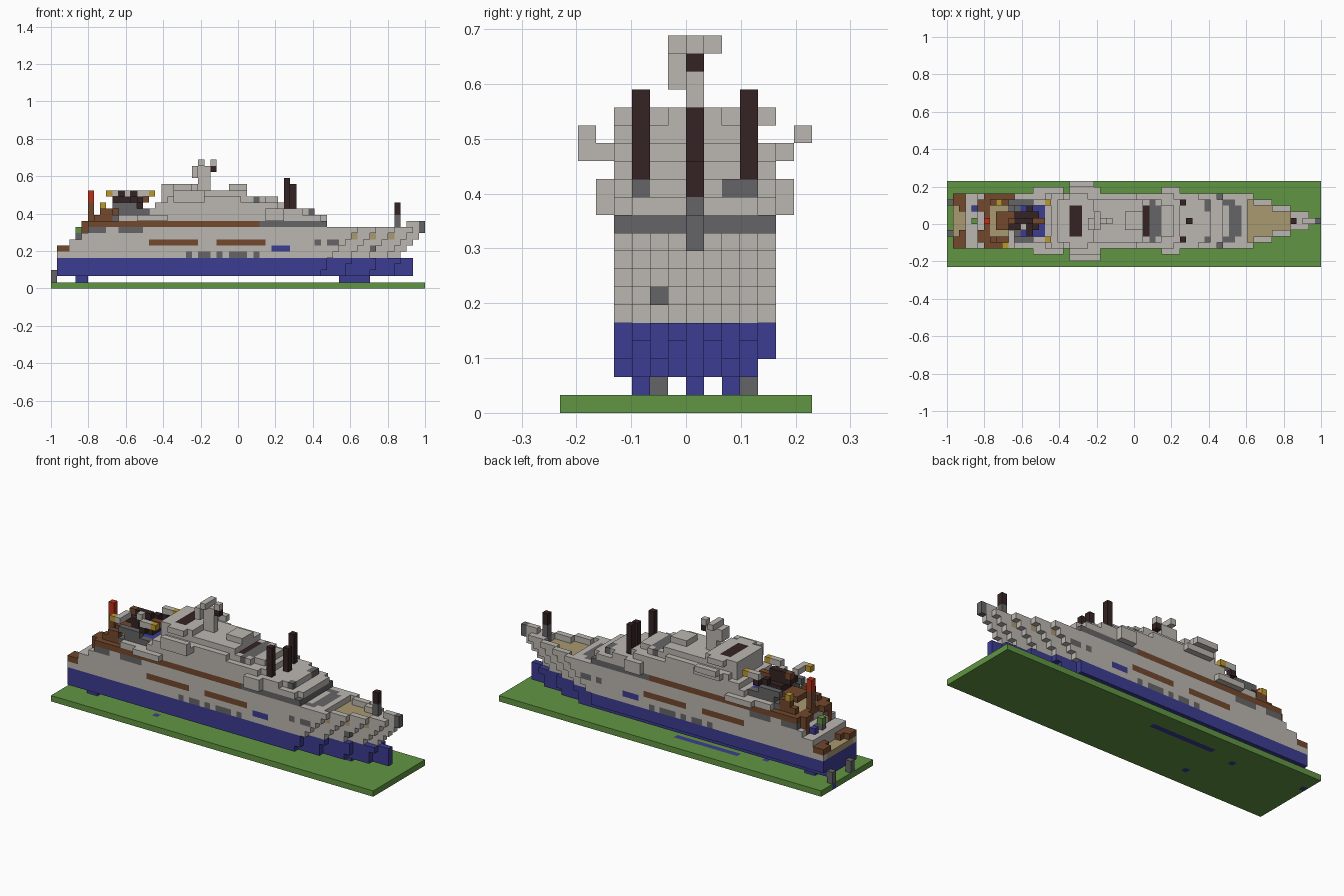
import bpy
import bmesh
from mathutils import Vector

cube = bpy.data.objects.get("Cube")
if cube:
    bpy.data.objects.remove(cube, do_unlink=True)

COLOURS = {
    "white": (0.50, 0.475, 0.44), "blue": (0.045, 0.045, 0.29),
    "green": (0.12, 0.30, 0.055), "brown": (0.17, 0.065, 0.026),
    "dark": (0.036, 0.017, 0.017), "grey": (0.13, 0.13, 0.135),
    "yellow": (0.50, 0.31, 0.03), "tan": (0.40, 0.32, 0.165),
    "red": (0.50, 0.03, 0.01),
}
materials = {}
for name, rgb in COLOURS.items():
    mat = bpy.data.materials.new(name)
    mat.use_nodes = True
    mat.diffuse_color = (*rgb, 1)
    bsdf = mat.node_tree.nodes["Principled BSDF"]
    bsdf.inputs["Base Color"].default_value = (*rgb, 1)
    bsdf.inputs["Roughness"].default_value = 0.9
    materials[name] = mat

LENGTH, WIDTH, MID = 61, 14, 7
UNIT = 2 / LENGTH
blocks = {}  # cell -> (part, colour)


def box(part, colour, x, y, z):
    """Fill an inclusive range of cells; a plain number is a single cell."""
    spans = [(s, s) if isinstance(s, int) else s for s in (x, y, z)]
    for i in range(spans[0][0], spans[0][1] + 1):
        for j in range(spans[1][0], spans[1][1] + 1):
            for k in range(spans[2][0], spans[2][1] + 1):
                blocks[i, j, k] = (part, colour)


def slab(part, colour, x, half, z):
    """A box centred across the ship."""
    box(part, colour, x, (MID - half, MID + half), z)


def both(part, colour, x, off, z):
    """The same box on both sides of the centre line."""
    for side in (-1, 1):
        box(part, colour, x, MID + side * off, z)


def half_width(i, k):
    """Half width of the flared hull, narrowing toward the bow."""
    tip = 51 + k if k > 4 else 58
    start = 39 + k
    if i > tip:
        return -1
    return 4 if i <= start else min(4, round(4 * (tip - i) / (tip - start)))


# Base plate, with keel pieces let into it
box("base_plate", "green", (0, 60), (0, 13), 0)
box("keel", "blue", (18, 29), 10, 0)
for i, j in ((17, 3), (13, 9), (0, 10)):
    box("keel", "blue", i, j, 0)
box("keel", "blue", (47, 51), MID, 1)
for j in (4, 9):
    box("keel", "blue", (4, 5), j, 1)
for j in (5, 10):
    box("rudders", "grey", 0, j, (1, 2))

# Hull: blue below, white above, stepped at the stern
stern = {6: 3, 7: 3, 8: 5, 9: 6}
for k in range(2, 10):
    for i in range(stern.get(k, 1), LENGTH):
        h = half_width(i, k)
        if h >= 0:
            slab("hull", "blue" if k < 5 else "white", i, h, k)
for i in range(1, 59):
    blocks.pop((i, MID + 4, 2), None)

# Stern rail, step and small plant
box("stern_deck", "tan", (1, 2), (4, 10), 5)
for off in (2, 3, 4):
    both("stern_rail", "brown", 2 if off == 2 else (1, 2), off, 6)
both("stern_rail", "brown", 5, 3, (8, 10))
both("stern_rail", "brown", 5, 2, 10)
box("stern_plant", "grey", 4, MID, 8)
box("stern_plant", "green", 4, MID, 9)
box("stern_plant", "blue", 4, MID + 2, 8)

# Painted windows and openings on the hull sides
for x in (22, (24, 25), 27, (29, 31), 33):
    both("hull", "grey", x, 4, 5)
for x in ((16, 23), (27, 34)):
    both("hull", "brown", x, 4, 7)
both("hull", "blue", (36, 38), 4, 6)
for x in (43, (45, 46)):
    both("hull", "grey", x, 4, 7)
both("hull", "grey", (6, 8), 4, 9)
both("hull", "grey", (11, 14), 4, 9)

# Anchor, on the outermost cell of its row
anchor = max(i for (i, j, k) in blocks if (j, k) == (5, 6))
box("anchor", "grey", anchor, 5, 6)

# Foredeck: sunken tan floor and grey walkway round the bridge
for i in range(49, 56):
    h = half_width(i, 9) - 1
    for j in range(MID - h, MID + h + 1):
        blocks.pop((i, j, 9), None)
        box("foredeck", "tan", i, j, 8)
slab("foredeck", "grey", (45, 46), 3, 9)
slab("foredeck", "white", 45, 2, 9)
slab("foredeck", "grey", 47, 2, 9)

# Bow post and tip
box("bow_post", "grey", 56, MID, (9, 11))
box("bow_post", "dark", 56, MID, (12, 13))
box("bow_tip", "white", (58, 59), MID, 10)
box("bow_tip", "grey", 60, MID, (9, 10))

# Long window band, brown aft and grey forward
slab("window_band", "brown", (6, 33), 4, 10)
slab("window_band", "grey", (34, 44), 4, 10)
slab("window_band", "tan", (7, 12), 3, 10)
both("window_band", "brown", (7, 9), 3, 11)

# Superstructure decks, one above another
slab("lower_roof", "grey", (10, 14), 3, 11)
both("lower_roof", "white", (11, 14), 4, 11)
slab("lower_roof", "white", (15, 43), 4, 11)
slab("lower_roof", "white", 44, 3, 11)
slab("bridge", "white", (16, 40), 4, 12)
slab("bridge", "white", (41, 42), 3, 12)
for j in (4, 9, 10):
    box("bridge", "grey", 42, j, 12)
slab("upper_deck", "white", (17, 36), 4, 13)
slab("upper_deck", "white", 37, 3, 13)
slab("upper_deck", "white", (18, 34), 3, 14)
slab("upper_deck", "white", (35, 36), 2, 14)
slab("top_house", "white", (18, 31), 3, 15)
slab("top_house", "white", (18, 23), 3, 16)
slab("top_house", "white", (29, 31), 1, 16)
both("top_house", "white", (20, 22), 4, 16)

# Bridge wings and side boats
both("bridge_wings", "white", (35, 37), 5, (11, 12))
both("bridge_wings", "white", (14, 18), 5, 11)
both("side_boats", "white", (19, 30), 4, 14)
both("side_boats", "white", (20, 24), 5, 14)
box("side_boats", "white", (20, 24), 1, (14, 15))
box("side_boats", "white", (20, 23), 13, 15)
box("side_boats", "white", (20, 23), 12, 14)

# Dark roof openings and grey trim
slab("top_house", "dark", (20, 21), 2, 16)
slab("upper_deck", "dark", 32, 2, 14)
slab("upper_deck", "grey", 33, 3, 14)
slab("upper_deck", "grey", 34, 2, 14)

# Funnels and forward post
both("funnels", "dark", 38, 3, (13, 17))
box("forward_post", "dark", 39, MID, (13, 16))

# Radar mast
box("radar_mast", "white", (24, 25), MID, (16, 19))
box("radar_mast", "white", 23, (6, 7), (18, 19))
box("radar_mast", "white", 24, (6, 8), 20)
box("radar_mast", "white", 26, MID, 20)
box("radar_mast", "dark", 26, MID, 19)

# Aft landing area with a dark machine on a blue ring
slab("aft_platform", "grey", (11, 15), 3, 12)
slab("aft_platform", "blue", (12, 15), 2, 12)
slab("aft_platform", "brown", (8, 10), 1, 12)
both("aft_platform", "brown", (8, 9), 3, 12)
both("aft_platform", "grey", (10, 13), 3, 13)
slab("aft_machine", "dark", (11, 14), 1, 13)
box("aft_machine", "dark", (10, 13), (6, 7), 14)
box("aft_machine", "dark", (11, 13), MID, 15)
box("aft_machine", "white", 12, 6, 15)
box("aft_machine", "brown", 10, MID, 15)
box("aft_machine", "brown", (14, 15), MID, 14)
both("aft_arms", "dark", 13, 2, 14)
both("aft_arms", "white", (14, 15), 3, 15)
both("aft_arms", "dark", 14, 3, 14)
both("aft_arms", "yellow", 16, 3, 15)
box("aft_arms", "white", 10, (3, 5), 15)
box("aft_arms", "yellow", 9, 3, 15)
box("aft_arms", "yellow", 8, MID + 3, 13)

# Red-topped stern post
box("stern_post", "brown", 6, MID, (11, 13))
box("stern_post", "red", 6, MID, (14, 15))

# Build one mesh per part, keeping only exposed block faces
ORIGIN = Vector((-1, -WIDTH * UNIT / 2, 0))
palette = list(COLOURS)
for part in dict.fromkeys(p for p, c in blocks.values()):
    bm = bmesh.new()
    corners = {}
    for cell, (owner, colour) in blocks.items():
        if owner != part:
            continue
        for axis in range(3):
            for sign in (0, 1):
                beside = list(cell)
                beside[axis] += 2 * sign - 1
                if tuple(beside) in blocks:
                    continue
                loop = []
                for u, v in ((0, 0), (1, 0), (1, 1), (0, 1)):
                    p = list(cell)
                    p[axis] += sign
                    p[(axis + 1) % 3] += u
                    p[(axis + 2) % 3] += v
                    key = tuple(p)
                    if key not in corners:
                        corners[key] = bm.verts.new(ORIGIN + Vector(key) * UNIT)
                    loop.append(corners[key])
                face = bm.faces.new(loop if sign else loop[::-1])
                face.material_index = palette.index(colour)
    mesh = bpy.data.meshes.new(part)
    for name in palette:
        mesh.materials.append(materials[name])
    bm.to_mesh(mesh)
    bm.free()
    bpy.context.collection.objects.link(bpy.data.objects.new(part, mesh))
